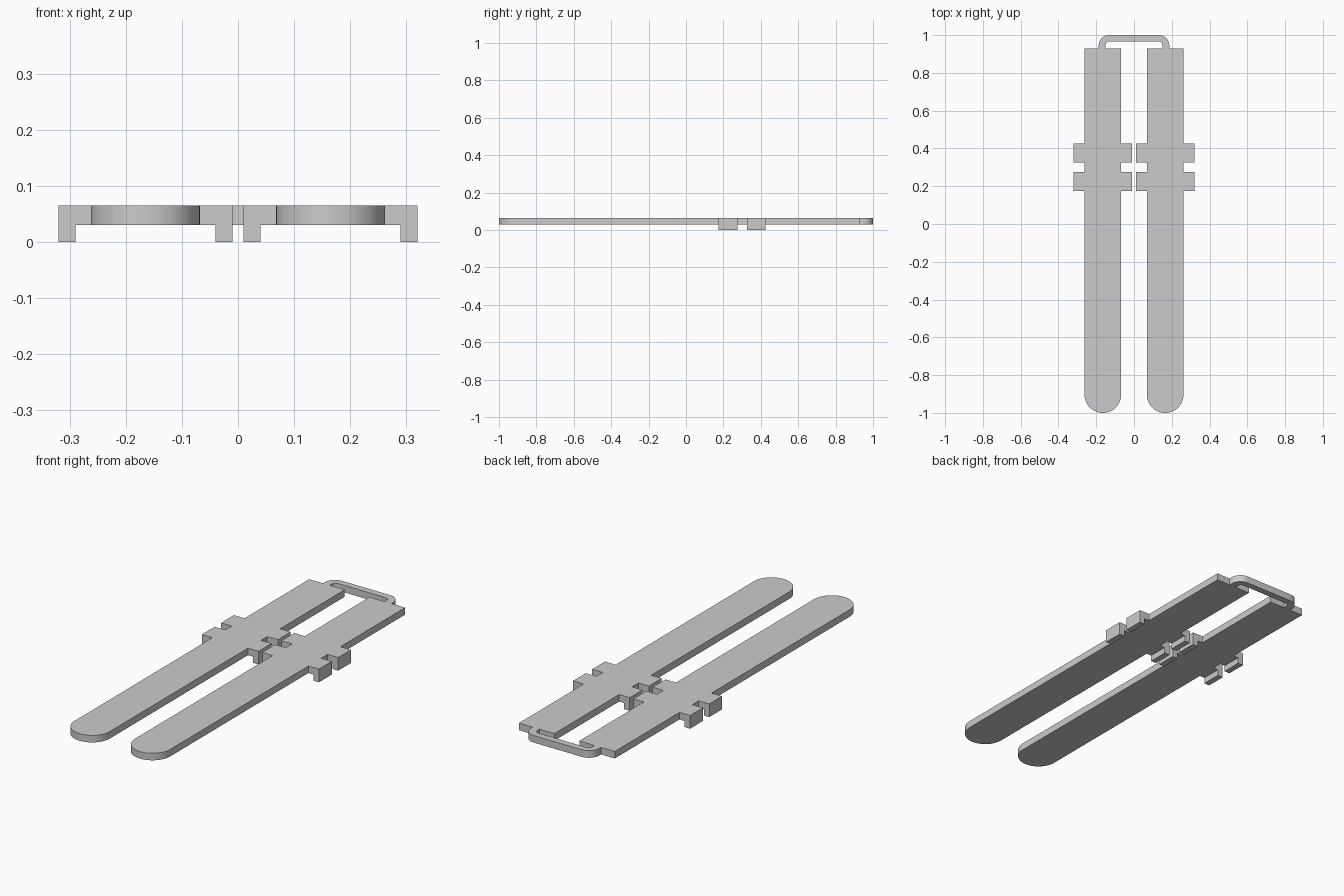
import bpy, bmesh
from math import cos, sin, pi

cube = bpy.data.objects.get("Cube")
if cube:
    bpy.data.objects.remove(cube, do_unlink=True)

GREY = (0.6, 0.6, 0.6, 1)
mat = bpy.data.materials.new("plain grey")
mat.use_nodes = True
mat.diffuse_color = GREY
mat.node_tree.nodes["Principled BSDF"].inputs["Base Color"].default_value = GREY

BOTTOM, TOP = 0.03, 0.065
CENTRE, HALF = 0.165, 0.097      # plank centre line and half width
TAB, LEG = 0.155, 0.03           # tab reach from centre line, leg thickness
BACK = 0.93
TABS = [(0.175, 0.275), (0.325, 0.425)]


def arc(cx, cy, r, start, end, steps):
    return [(cx + r * cos(start + (end - start) * i / steps),
             cy + r * sin(start + (end - start) * i / steps)) for i in range(steps + 1)]


def extrude_outline(name, points, z0, z1):
    bm = bmesh.new()
    face = bm.faces.new([bm.verts.new((x, y, z0)) for x, y in points])
    top = bmesh.ops.extrude_face_region(bm, geom=[face])["geom"]
    bmesh.ops.translate(bm, vec=(0, 0, z1 - z0),
                        verts=[v for v in top if isinstance(v, bmesh.types.BMVert)])
    bmesh.ops.recalc_face_normals(bm, faces=bm.faces[:])
    mesh = bpy.data.meshes.new(name)
    bm.to_mesh(mesh)
    bm.free()
    mesh.materials.append(mat)
    obj = bpy.data.objects.new(name, mesh)
    bpy.context.collection.objects.link(obj)
    bpy.ops.object.select_all(action="DESELECT")
    obj.select_set(True)
    bpy.context.view_layer.objects.active = obj
    bpy.ops.object.shade_smooth_by_angle(angle=pi / 6)
    return obj


# Edge of a plank from the rounded tip to the back, stepping out at the tabs
edge = []
for y0, y1 in TABS:
    edge += [(HALF, y0), (TAB, y0), (TAB, y1), (HALF, y1)]
edge.append((HALF, BACK))

for side, cx in (("left", CENTRE), ("right", -CENTRE)):
    # Long plank with round front tip and side tabs
    tip = arc(cx, -1 + HALF, HALF, pi, 2 * pi, 32)
    outline = tip + [(cx + x, y) for x, y in edge] + [(cx - x, y) for x, y in reversed(edge)]
    extrude_outline(side + "_plank", outline, BOTTOM, TOP)

    # Short legs under the outer end of each tab
    for place, y in zip(("front", "rear"), TABS):
        for number, sign in enumerate((-1, 1), 1):
            x0, x1 = cx + sign * TAB, cx + sign * (TAB - LEG)
            extrude_outline(f"{side}_{place}_leg_{number}",
                            [(x0, y[0]), (x1, y[0]), (x1, y[1]), (x0, y[1])], 0, BOTTOM)


# Rounded handle bar joining the back ends
def arch(half_width, y_top, radius):
    right = arc(half_width - radius, y_top - radius, radius, 0, pi / 2, 10)
    half = [(half_width, BACK)] + right
    return half + [(-x, y) for x, y in reversed(half)]


extrude_outline("handle", arch(0.187, 1.0, 0.055) + arch(0.15, 0.967, 0.02)[::-1], BOTTOM, TOP)
